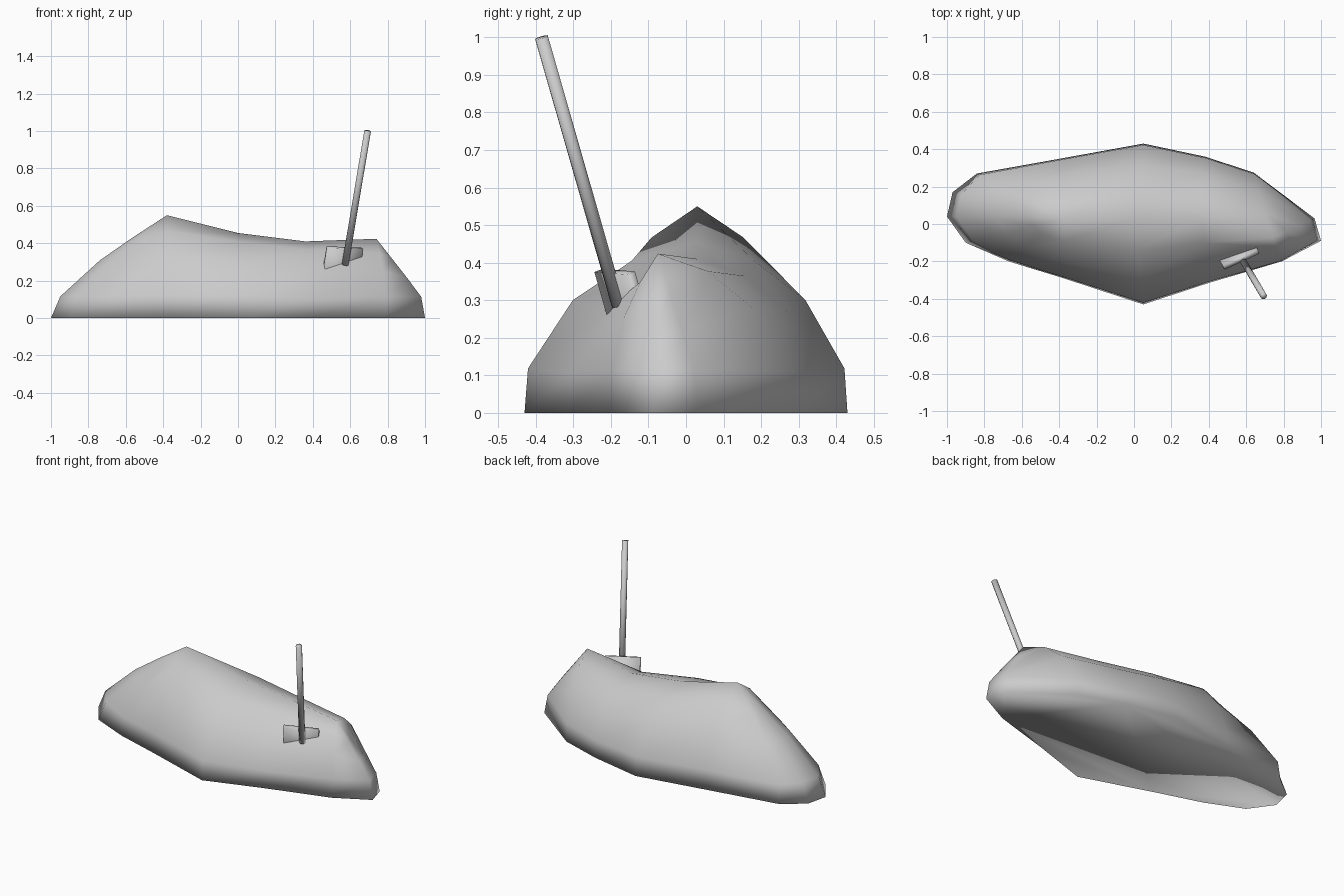
import bpy, bmesh
from mathutils import Vector, Matrix

if "Cube" in bpy.data.objects:
    bpy.data.objects.remove(bpy.data.objects["Cube"])


def finish(name, bm, angle=None):
    bmesh.ops.recalc_face_normals(bm, faces=bm.faces[:])
    me = bpy.data.meshes.new(name)
    bm.to_mesh(me)
    bm.free()
    ob = bpy.data.objects.new(name, me)
    bpy.context.collection.objects.link(ob)
    bpy.ops.object.select_all(action='DESELECT')
    ob.select_set(True)
    bpy.context.view_layer.objects.active = ob
    if angle is None:
        bpy.ops.object.shade_smooth()
    else:
        bpy.ops.object.shade_smooth_by_angle(angle=angle)
    return ob


# Dirt mound: ground outline rises in rings to a crooked ridge
ridge = [(-.38, .03, .55), (0, .03, .455), (.36, .03, .41), (.74, -.075, .424)]
# x, y, ridge point it climbs to, profile (s, p, m = sides, l, r = end slopes)
outline = [(-1, .04, 0, 'l'), (-.9, -.1, 0, 'l'), (-.67, -.2, 0, 'm'),
           (-.38, -.289, 0, 'p'), (.05, -.43, 1, 's'), (.4, -.315, 2, 's'),
           (.79, -.2, 3, 'f'), (1, -.09, 3, 'r'), (.965, .03, 3, 'r'),
           (.64, .275, 3, 's'), (.38, .36, 2, 's'), (.05, .43, 1, 's'),
           (-.38, .352, 0, 'p'), (-.84, .27, 0, 'm'), (-.97, .17, 0, 'l')]
# (fraction towards the ridge, fraction of ridge height)
profiles = {
    's': [(0, 0), (.02, .26), (.28, .66), (.62, .89), (1, 1)],
    'p': [(0, 0), (.02, .22), (.27, .6), (.62, .85), (1, 1)],
    'm': [(0, 0), (.03, .21), (.32, .54), (.63, .78), (1, 1)],
    'f': [(0, 0), (.03, .27), (.28, .6), (.62, .82), (1, 1)],
    'l': [(0, 0), (.08, .21), (.42, .56), (.7, .78), (1, 1)],
    'r': [(0, 0), (.08, .27), (.36, .5), (.68, .75), (1, 1)],
}
bm = bmesh.new()
rings = []
for k in range(5):
    ring = []
    for x, y, i, p in outline:
        t, h = profiles[p][k]
        rx, ry, rz = ridge[i]
        ring.append(bm.verts.new((x + (rx - x) * t, y + (ry - y) * t, rz * h)))
    rings.append(ring)
n = len(outline)
bm.faces.new(rings[0][::-1])
for a, b in zip(rings, rings[1:]):
    for j in range(n):
        k = (j + 1) % n
        bm.faces.new((a[j], a[k], b[k], b[j]))
bmesh.ops.remove_doubles(bm, verts=bm.verts[:], dist=.001)
finish('dirt_mound', bm)

# Shovel axes: across the blade, through it, and up the handle
top, foot = Vector((.693, -.385, 1.0)), Vector((.573, -.18, .285))
up = (top - foot).normalized()
across = Vector((.19, .085, 0))
across = (across - up * across.dot(up)).normalized()
through = up.cross(across)
axes = Matrix((across, through, up)).transposed().to_4x4()

# Handle
bm = bmesh.new()
bmesh.ops.create_cone(bm, cap_ends=True, segments=10, radius1=.018, radius2=.018,
                      depth=(top - foot).length,
                      matrix=Matrix.Translation((top + foot) / 2) @ axes)
finish('shovel_handle', bm)

# Blade, sunk into the dirt
bm = bmesh.new()
depth = .26
centre = Vector((.572, -.19, .376)) - up * depth / 2
bmesh.ops.create_cube(bm, size=1, matrix=Matrix.Translation(centre) @ axes
                      @ Matrix.Diagonal((.205, .026, depth, 1)))
finish('shovel_blade', bm)
